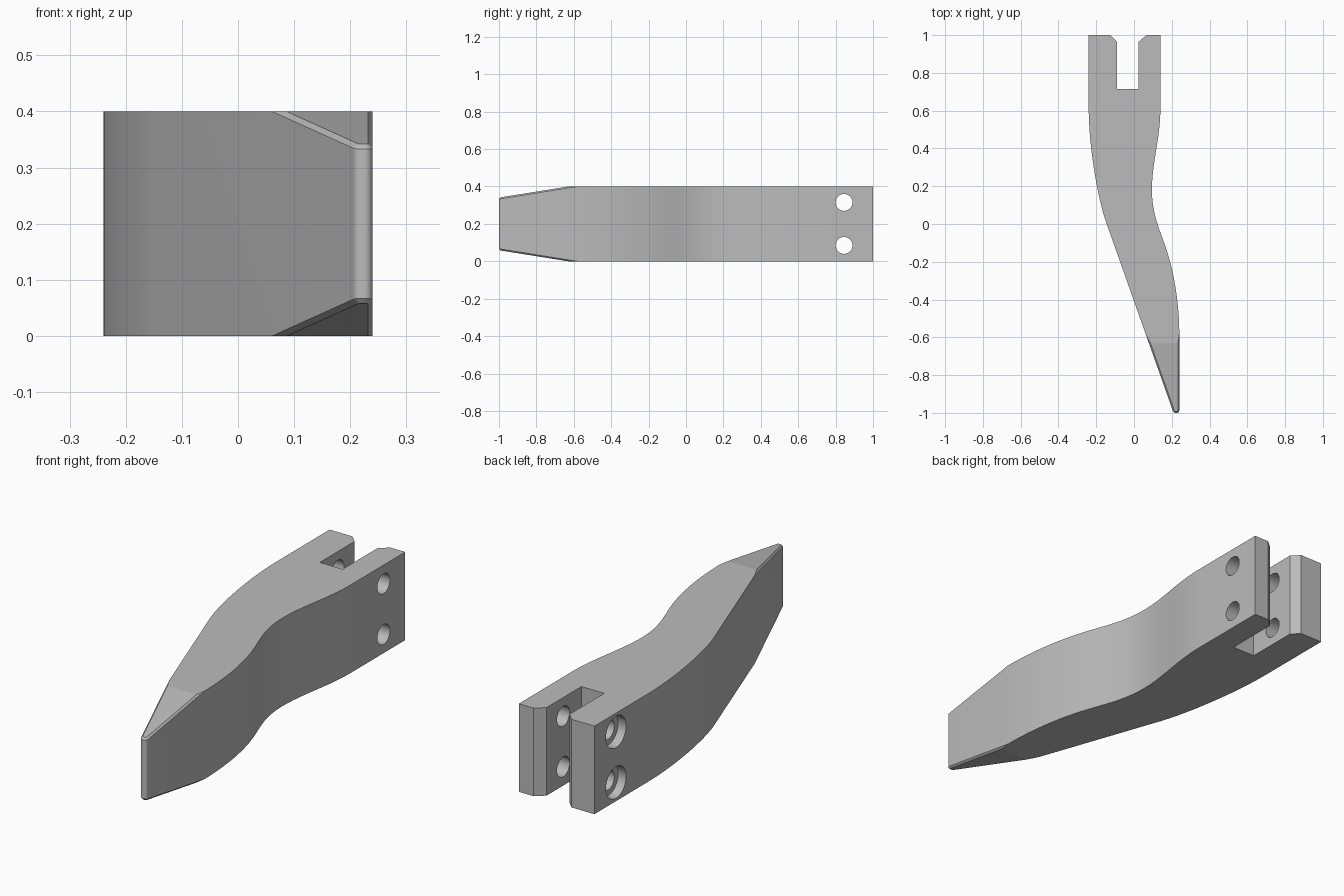
import bpy, bmesh, math
from mathutils import Vector
from mathutils.geometry import interpolate_bezier

if "Cube" in bpy.data.objects:
    bpy.data.objects.remove(bpy.data.objects["Cube"], do_unlink=True)

HEIGHT = 0.4
grey = bpy.data.materials.new("plain grey")
grey.use_nodes = True
colour = (0.5, 0.5, 0.5, 1)
grey.diffuse_color = colour
grey.node_tree.nodes["Principled BSDF"].inputs["Base Color"].default_value = colour


def curve(*pts, n=20):
    """Bezier through start, handle, handle, end."""
    return [p.to_2d() for p in interpolate_bezier(*[Vector((*p, 0)) for p in pts], n)]


def corner(cx, cy, r, a0, a1, n=10):
    return [Vector((cx + r * math.cos(math.radians(a0 + (a1 - a0) * i / n)),
                    cy + r * math.sin(math.radians(a0 + (a1 - a0) * i / n))))
            for i in range(n + 1)]


# Plan outline: forked end, slot with chamfered mouth, curved flanks, blunt tip
slot = [(0.14, 1), (0.065, 1), (0.025, 0.965), (0.025, 0.715),
        (-0.09, 0.715), (-0.09, 0.965), (-0.125, 1), (-0.24, 1)]
outline = [Vector(p) for p in slot]
outline += curve((-0.24, 0.62), (-0.24, 0.4), (-0.19, 0.13), (-0.148, 0.01))
outline += corner(0.22, -0.985, 0.015, 200, 270)
outline += corner(0.225, -0.985, 0.015, 270, 360)
outline += curve((0.24, -0.58), (0.238, -0.4), (0.21, -0.25), (0.17, -0.13))
outline += curve((0.17, -0.13), (0.14, -0.04), (0.095, 0.05), (0.095, 0.18))[1:]
outline += curve((0.095, 0.18), (0.095, 0.33), (0.14, 0.45), (0.14, 0.62))[1:]

bm = bmesh.new()
base = bm.faces.new([bm.verts.new((p.x, p.y, 0)) for p in outline])
top = bmesh.ops.extrude_face_region(bm, geom=[base])["geom"]
bmesh.ops.translate(bm, vec=(0, 0, HEIGHT),
                    verts=[v for v in top if isinstance(v, bmesh.types.BMVert)])

# Slope the tip above and below, then chamfer the rim of each slope
rims = []
for z, side in ((HEIGHT, 1), (0, -1)):
    cut = bmesh.ops.bisect_plane(
        bm, geom=bm.verts[:] + bm.edges[:] + bm.faces[:], dist=1e-5,
        plane_co=(0, -0.63, z), plane_no=(0, -0.16, side), clear_outer=True)
    loop = [e for e in cut["geom_cut"] if isinstance(e, bmesh.types.BMEdge)]
    bmesh.ops.contextual_create(bm, geom=loop)
    rims += [e for e in loop if any(abs(v.co.z - z) > 1e-4 for v in e.verts)]
bmesh.ops.bevel(bm, geom=rims, offset=0.01, segments=1, affect='EDGES',
                clamp_overlap=True)
bmesh.ops.recalc_face_normals(bm, faces=bm.faces[:])

mesh = bpy.data.meshes.new("forked_blade")
bm.to_mesh(mesh)
bm.free()
mesh.materials.append(grey)
blade = bpy.data.objects.new("forked_blade", mesh)
bpy.context.collection.objects.link(blade)
bpy.context.view_layer.objects.active = blade


def drill(radius, x0, x1, y, z):
    bpy.ops.mesh.primitive_cylinder_add(
        vertices=48, radius=radius, depth=x1 - x0,
        location=((x0 + x1) / 2, y, z), rotation=(0, math.pi / 2, 0))
    cutter = bpy.context.object
    cutter.name = "drill_cutter"
    cutter.hide_render = True
    cutter.data.materials.append(grey)
    bpy.context.view_layer.objects.active = blade
    mod = blade.modifiers.new("hole", 'BOOLEAN')
    mod.operation, mod.solver, mod.object = 'DIFFERENCE', 'EXACT', cutter
    bpy.ops.object.modifier_apply(modifier=mod.name)
    bpy.data.objects.remove(cutter, do_unlink=True)


# Bolt holes through both prongs, counterbored on one outer face
for z in (0.085, 0.315):
    drill(0.045, -0.5, 0.5, 0.845, z)
    drill(0.072, -0.5, -0.2, 0.845, z)

bpy.ops.object.select_all(action='DESELECT')
blade.select_set(True)
bpy.context.view_layer.objects.active = blade
bpy.ops.object.shade_smooth_by_angle(angle=math.radians(8.5))
